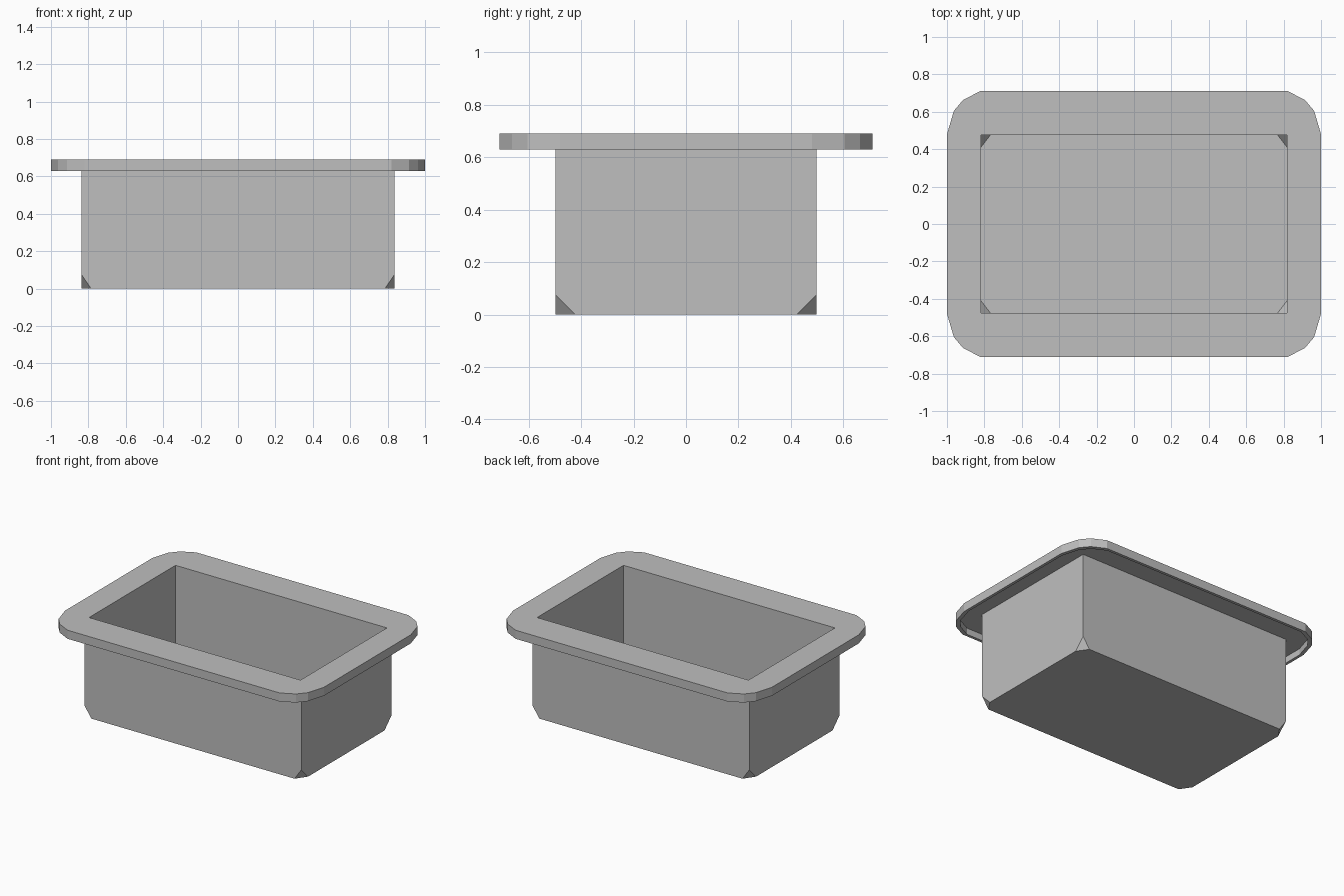
import bpy, bmesh

if "Cube" in bpy.data.objects:
    bpy.data.objects.remove(bpy.data.objects["Cube"])

grey = bpy.data.materials.new("Plain grey")
grey.use_nodes = True
COLOUR = (0.52, 0.52, 0.52, 1)
grey.diffuse_color = COLOUR
grey.node_tree.nodes["Principled BSDF"].inputs["Base Color"].default_value = COLOUR

WALL = 0.02
RIM_TOP, RIM_UNDER, LIP_LOW = 0.69, 0.675, 0.63


def ring(corner, z):
    """Mirror a four-point corner into all quadrants, counter-clockwise."""
    points = []
    for sx, sy in ((1, 1), (-1, 1), (-1, -1), (1, -1)):
        quarter = corner if sx * sy > 0 else corner[::-1]
        points += [(sx * x, sy * y, z) for x, y in quarter]
    return points


def rectangle(x, y, z):
    return ring([(x, y)] * 4, z)


def clipped(x, y, cut_x, cut_y, z):
    return ring([(x, y - cut_y)] * 2 + [(x - cut_x, y)] * 2, z)


def loft(name, rings, closed=False):
    """Skin neighbouring rings, then close the loop or cap both ends."""
    bm = bmesh.new()
    loops = [[bm.verts.new(p) for p in r] for r in rings]
    pairs = list(zip(loops, loops[1:]))
    if closed:
        pairs.append((loops[-1], loops[0]))
    else:
        bm.faces.new(loops[0])
        bm.faces.new(loops[-1])
    for a, b in pairs:
        for i in range(len(a)):
            j = (i + 1) % len(a)
            bm.faces.new((a[i], a[j], b[j], b[i]))
    bmesh.ops.remove_doubles(bm, verts=bm.verts, dist=0.0005)
    bmesh.ops.recalc_face_normals(bm, faces=bm.faces)
    mesh = bpy.data.meshes.new(name)
    bm.to_mesh(mesh)
    bm.free()
    mesh.materials.append(grey)
    obj = bpy.data.objects.new(name, mesh)
    bpy.context.collection.objects.link(obj)
    return obj


# Tub: thin walls with the bottom corners cut off, inside and out
X, Y = 0.837, 0.497
IX, IY = X - WALL, Y - WALL
loft("tub", [
    clipped(IX, IY, 0.05, 0.065, WALL),
    rectangle(IX, IY, 0.082),
    rectangle(IX, IY, RIM_UNDER),
    rectangle(X, Y, RIM_UNDER),
    rectangle(X, Y, 0.075),
    clipped(X, Y, 0.052, 0.075, 0),
])

# Rim: flat flange with rounded corners and a thin lip turned down
outer = [(1, 0.48), (0.963, 0.605), (0.913, 0.664), (0.82, 0.711)]
inner = [(x - WALL, y - WALL) for x, y in outer]
loft("rim", [
    rectangle(IX, IY, RIM_TOP),
    ring(outer, RIM_TOP),
    ring(outer, LIP_LOW),
    ring(inner, LIP_LOW),
    ring(inner, RIM_UNDER),
    rectangle(IX, IY, RIM_UNDER),
], closed=True)
